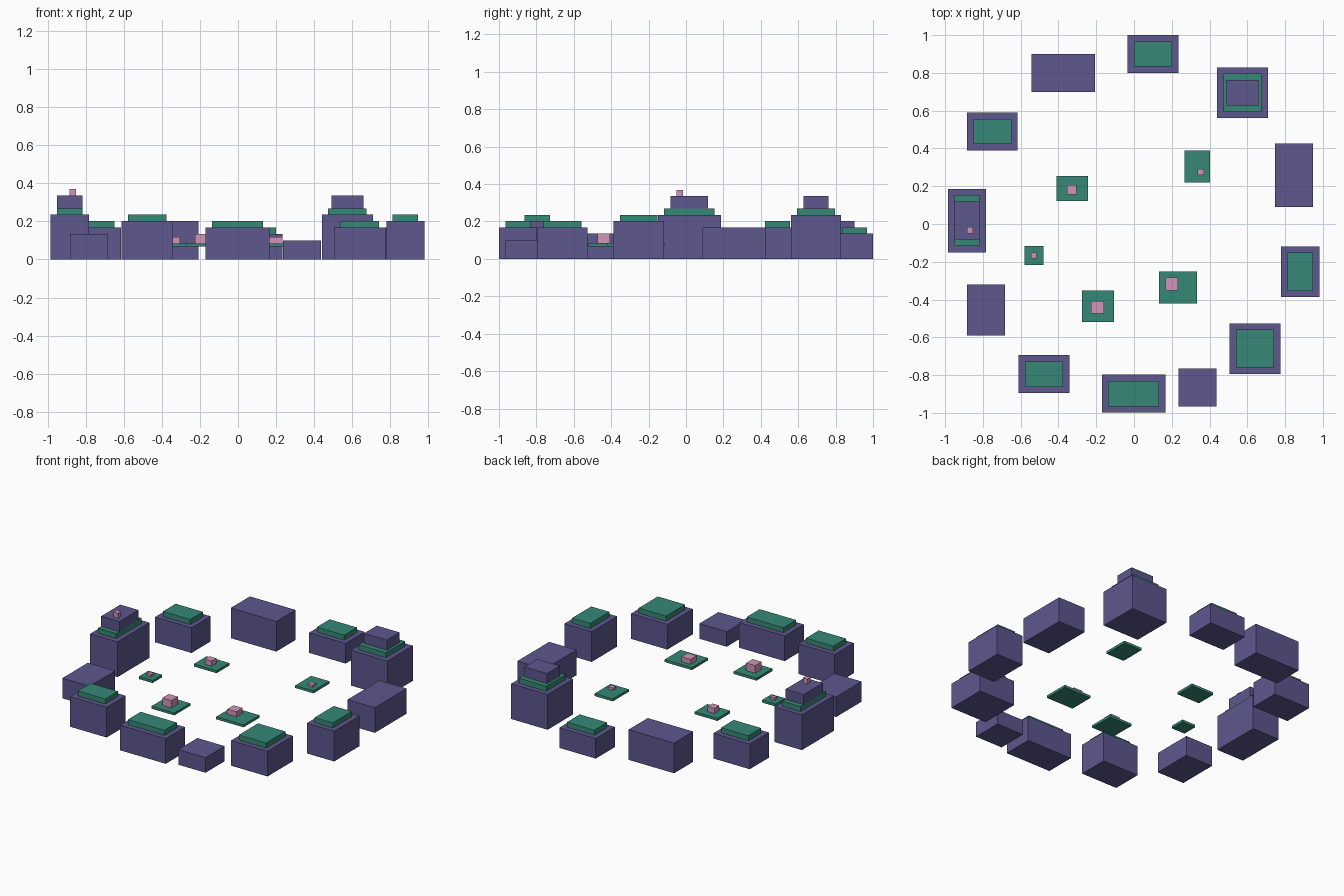
import bpy

cube = bpy.data.objects.get("Cube")
if cube:
    bpy.data.objects.remove(cube, do_unlink=True)

U = 0.0336  # building module: sizes and heights below are counted in it


def material(name, rgb):
    mat = bpy.data.materials.new(name)
    mat.use_nodes = True
    mat.diffuse_color = (*rgb, 1)
    mat.node_tree.nodes["Principled BSDF"].inputs["Base Color"].default_value = (*rgb, 1)
    return mat


purple = material("dusk purple", (0.11, 0.095, 0.27))
green = material("deep green", (0.037, 0.25, 0.18))
pink = material("soft pink", (0.64, 0.3, 0.5))


def box(name, centre, size, bottom, height, mat):
    """Flat-sided box; centre in scene units, the rest in modules."""
    bpy.ops.mesh.primitive_cube_add(
        size=1, location=(*centre, (bottom + height / 2) * U))
    obj = bpy.context.object
    obj.name = name
    obj.scale = (size[0] * U, size[1] * U, height * U)
    bpy.ops.object.transform_apply(location=False, rotation=False, scale=True)
    obj.data.materials.append(mat)
    return obj


# Outer ring: name, centre, footprint, height, has a green cap
ring = [
    ("back", (0.10, 0.90), (8, 6), 4, True),
    ("back_right", (-0.375, 0.80), (10, 6), 6, False),
    ("right_back", (-0.75, 0.49), (8, 6), 5, True),
    ("right", (-0.885, 0.018), (6, 10), 7, True),
    ("right_front", (-0.783, -0.455), (6, 8), 4, False),
    ("front_right", (-0.477, -0.795), (8, 6), 6, True),
    ("front", (-0.002, -0.898), (10, 6), 5, True),
    ("front_left", (0.336, -0.865), (6, 6), 3, False),
    ("left_front", (0.64, -0.66), (8, 8), 5, True),
    ("left", (0.88, -0.253), (6, 8), 6, True),
    ("left_back", (0.847, 0.257), (6, 10), 5, False),
    ("back_left", (0.575, 0.695), (8, 8), 7, True),
]
for name, centre, size, height, capped in ring:
    box(name + "_block", centre, size, 0, height, purple)
    if capped:
        box(name + "_cap", centre, (size[0] - 2, size[1] - 2), height, 1, green)

# Upper tiers on the two tallest blocks, one with a small finial
box("right_tier", (-0.885, 0.018), (4, 6), 8, 2, purple)
box("right_finial", (-0.868, -0.033), (1, 1), 10, 1, pink)
box("back_left_tier", (0.575, 0.695), (5, 4), 8, 2, purple)

# Floating pads: name, centre, footprint, then cube centre, width, height
pads = [
    ("back_right", (-0.327, 0.188), (5, 4), (-0.33, 0.182), 1.5, 1),
    ("back_left", (0.335, 0.305), (4, 5), (0.353, 0.275), 1, 0.5),
    ("right", (-0.53, -0.166), (3, 3), (-0.53, -0.167), 0.9, 0.5),
    ("front_right", (-0.19, -0.436), (5, 5), (-0.193, -0.44), 2, 1.5),
    ("front_left", (0.234, -0.336), (6, 5), (0.2, -0.318), 2, 1),
]
for name, centre, size, spot, width, height in pads:
    box(name + "_pad", centre, size, 2, 0.5, green)
    box(name + "_pad_cube", spot, (width, width), 2.5, height, pink)
